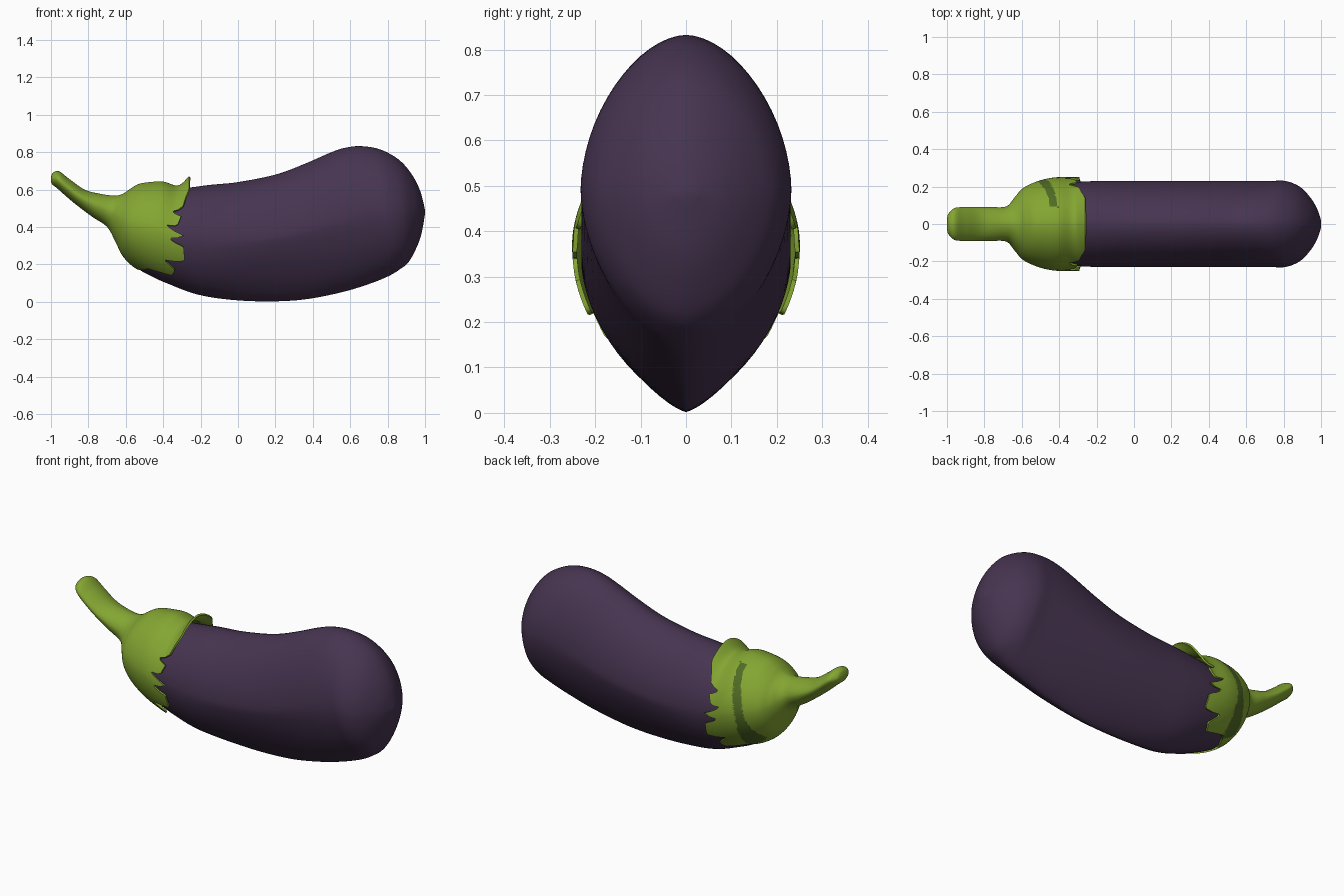
import bpy, math

if "Cube" in bpy.data.objects:
    bpy.data.objects.remove(bpy.data.objects["Cube"])


def material(name, rgb):
    m = bpy.data.materials.new(name)
    m.diffuse_color = (*rgb, 1)
    m.use_nodes = True
    m.node_tree.nodes["Principled BSDF"].inputs["Base Color"].default_value = m.diffuse_color
    return m


PURPLE = material("aubergine purple", (0.061, 0.034, 0.080))
GREEN = material("calyx green", (0.23, 0.38, 0.032))
DARK = material("dark green", (0.08, 0.145, 0.018))


def lerp_table(table, v):
    for (a, p), (b, q) in zip(table, table[1:]):
        if v <= b:
            return p + (q - p) * (v - a) / (b - a)
    return table[-1][1]


def station(rows, t):
    """Catmull-Rom interpolation of the station rows."""
    n = len(rows) - 1
    i = max(0, min(int(t), n - 1))
    f = t - i
    a, b, c, d = (rows[max(0, min(n, i + k))] for k in (-1, 0, 1, 2))
    return [0.5 * (2 * q + (r - p) * f + (2 * p - 5 * q + 4 * r - s) * f * f
                   + (3 * q - p - 3 * r + s) * f ** 3)
            for p, q, r, s in zip(a, b, c, d)]


def section_point(row, ang):
    """Point of a superelliptic section: top point, bottom point, half width, bottom power."""
    tx, tz, bx, bz, w, p = row
    c, s = math.cos(ang), math.sin(ang)
    e = 2 / (1.8 if c > 0 else p)
    k = math.copysign(abs(c) ** e, c)
    y = w * math.copysign(abs(s) ** e, s)
    return ((tx + bx) / 2 + k * (tx - bx) / 2, y, (tz + bz) / 2 + k * (tz - bz) / 2)


def loft(name, rows, mats, segs, steps, rim=None, split=0, close_end=True):
    """Skin the stations; rim gives a ragged end per angle beyond the split station."""
    n = len(rows) - 1
    total = n * steps
    verts, faces = [], []
    for i in range(total + 1):
        for j in range(segs):
            t, ang = i / steps, 2 * math.pi * j / segs
            if rim and t > split:
                end = lerp_table(rim, min(j, segs - j) / (segs / 2))
                t = split + (t - split) * (end - split) / (n - split)
            verts.append(section_point(station(rows, t), ang))
    for i in range(total):
        for j in range(segs):
            k = (j + 1) % segs
            faces.append((i * segs + j, i * segs + k, (i + 1) * segs + k, (i + 1) * segs + j))
    faces.append(tuple(reversed(range(segs))))
    if close_end:
        faces.append(tuple(total * segs + j for j in range(segs)))
    me = bpy.data.meshes.new(name)
    me.from_pydata(verts, [], faces)
    for m in mats:
        me.materials.append(m)
    ob = bpy.data.objects.new(name, me)
    bpy.context.collection.objects.link(ob)
    bpy.ops.object.select_all(action='DESELECT')
    ob.select_set(True)
    bpy.context.view_layer.objects.active = ob
    bpy.ops.object.mode_set(mode='EDIT')
    bpy.ops.mesh.select_all(action='SELECT')
    bpy.ops.mesh.normals_make_consistent(inside=False)
    bpy.ops.object.mode_set(mode='OBJECT')
    return ob


# Fruit body: top x, top z, bottom x, bottom z, half width, bottom power
body = loft("fruit_body", [
    (-.54, .46, -.55, .25, .08, 1.8),
    (-.50, .55, -.535, .182, .15, 1.8),
    (-.42, .59, -.47, .14, .20, 1.8),
    (-.30, .605, -.37, .095, .222, 1.8),
    (-.15, .625, -.22, .04, .23, 1.7),
    (0, .64, -.05, .012, .23, 1.5),
    (.20, .68, .15, .002, .23, 1.4),
    (.35, .735, .35, .012, .23, 1.4),
    (.50, .80, .55, .05, .23, 1.5),
    (.58, .825, .70, .095, .23, 1.6),
    (.66, .832, .80, .135, .23, 1.7),
    (.76, .815, .86, .17, .23, 1.8),
    (.86, .76, .91, .21, .20, 1.8),
    (.93, .68, .95, .28, .145, 1.8),
    (.975, .59, .98, .36, .085, 1.8),
    (1.0, .49, 1.0, .47, .02, 1.8),
], [PURPLE], 64, 5)
bpy.ops.object.shade_smooth_by_angle(angle=math.radians(50))

# Ragged calyx rim: angle from top (0) to bottom (1), end station
RIM = [(0, 13), (.2, 13), (.25, 12.6), (.3, 12.4), (.33, 11.6), (.36, 12.3), (.42, 12.05),
       (.44, 11.3), (.47, 12.1), (.5, 12.5), (.53, 11.5), (.57, 12.5), (.66, 12.6),
       (.69, 11.3), (.74, 12), (.8, 11.8), (.83, 10.2), (1, 9.3)]

# Stem flaring into the calyx cap
cap = loft("stem_and_calyx", [
    (-1.0, .668, -1.0, .652, .03, 1.9),
    (-.988, .692, -.995, .63, .055, 1.9),
    (-.955, .697, -.965, .605, .085, 1.9),
    (-.90, .655, -.92, .565, .09, 1.9),
    (-.82, .60, -.86, .515, .09, 1.9),
    (-.74, .578, -.78, .455, .09, 1.9),
    (-.66, .568, -.70, .40, .095, 1.9),
    (-.615, .578, -.655, .32, .145, 1.9),
    (-.575, .605, -.62, .25, .188, 1.9),
    (-.53, .63, -.57, .195, .215, 1.9),
    (-.47, .64, -.50, .15, .238, 1.9),
    (-.40, .643, -.43, .115, .25, 1.9),
    (-.32, .622, -.34, .08, .25, 1.9),
    (-.262, .672, -.26, .05, .25, 1.9),
], [GREEN, DARK], 160, 7, RIM, 8, False)

# Dark band curving down the back of the calyx
for f in cap.data.polygons:
    x, y, z = f.center
    mid = lerp_table([(0, -.53), (.25, -.53), (.45, -.485), (.64, -.42)], z)
    half = lerp_table([(0, .055), (.25, .05), (.36, .025), (.7, .02)], z)
    if y > .09 and abs(x - mid) < half:
        f.material_index = 1

mod = cap.modifiers.new("thickness", 'SOLIDIFY')
mod.thickness = .01
mod.offset = -1
bpy.ops.object.modifier_apply(modifier=mod.name)
bpy.ops.object.shade_smooth_by_angle(angle=math.radians(50))
